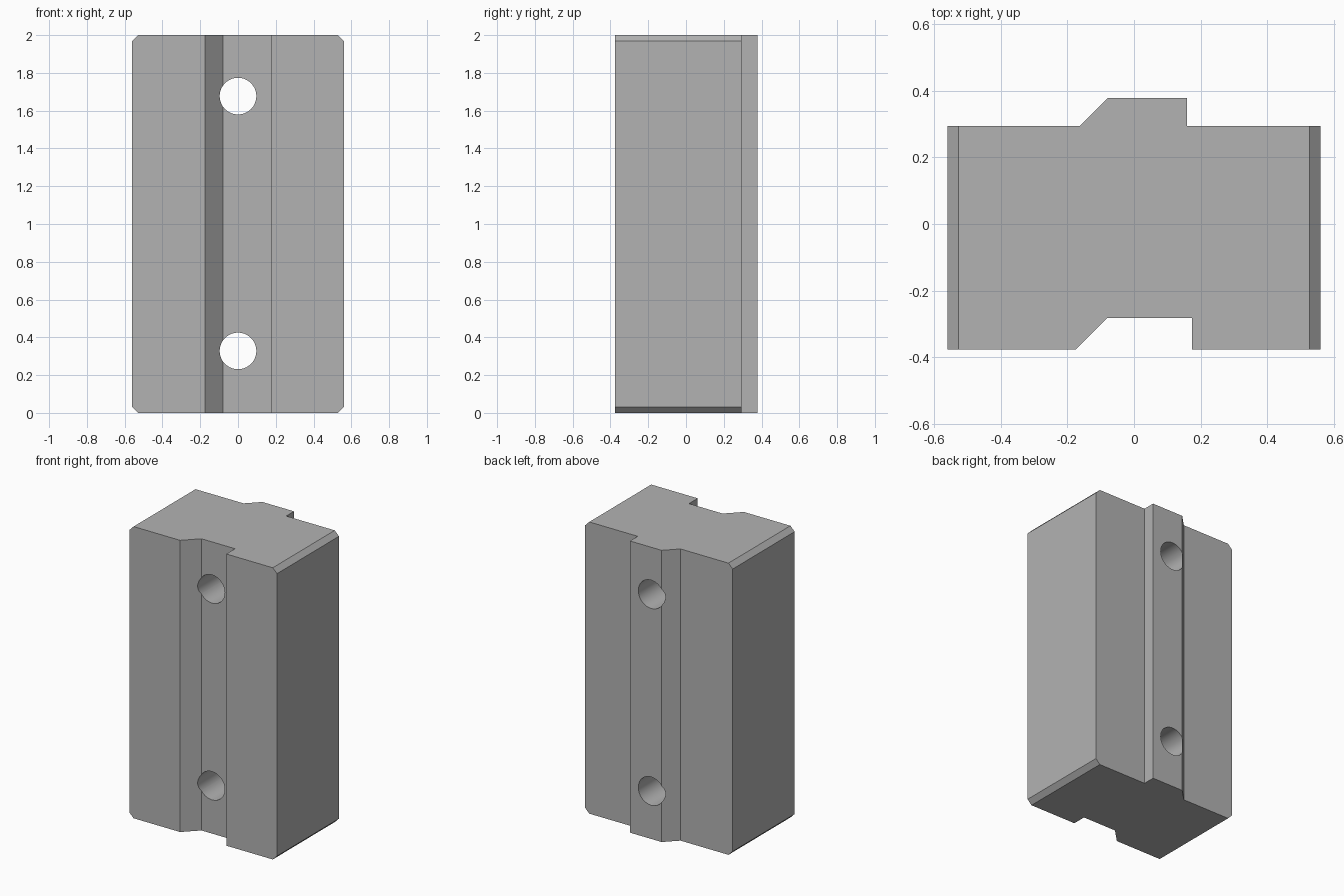
import bpy, bmesh, math
from mathutils import Matrix, Vector

cube = bpy.data.objects.get("Cube")
if cube:
    bpy.data.objects.remove(cube, do_unlink=True)

HEIGHT, HALF_W = 2.0, 0.56
FRONT, GROOVE, BACK, RIDGE = -0.377, -0.282, 0.294, 0.378

# Plain grey material
grey = bpy.data.materials.new("grey")
grey.use_nodes = True
colour = (0.45, 0.45, 0.45, 1)
grey.diffuse_color = colour
grey.node_tree.nodes["Principled BSDF"].inputs["Base Color"].default_value = colour


def make_object(name, bm):
    bmesh.ops.recalc_face_normals(bm, faces=bm.faces[:])
    mesh = bpy.data.meshes.new(name)
    bm.to_mesh(mesh)
    bm.free()
    mesh.materials.append(grey)
    obj = bpy.data.objects.new(name, mesh)
    bpy.context.collection.objects.link(obj)
    return obj


# Block: plan profile with a front groove and a matching back ridge, extruded upward
profile = [(-HALF_W, FRONT), (-0.175, FRONT), (-0.08, GROOVE), (0.175, GROOVE),
           (0.175, FRONT), (HALF_W, FRONT), (HALF_W, BACK), (0.16, BACK),
           (0.16, RIDGE), (-0.08, RIDGE), (-0.164, BACK), (-HALF_W, BACK)]
bm = bmesh.new()
base = bm.faces.new([bm.verts.new((x, y, 0)) for x, y in profile])
top = bmesh.ops.extrude_face_region(bm, geom=[base])["geom"]
bmesh.ops.translate(bm, vec=Vector((0, 0, HEIGHT)),
                    verts=[v for v in top if isinstance(v, bmesh.types.BMVert)])
bmesh.ops.recalc_face_normals(bm, faces=bm.faces[:])

# Chamfer along the outer top and bottom edges
outer = [e for e in bm.edges
         if all(abs(abs(v.co.x) - HALF_W) < 1e-4 for v in e.verts)
         and abs(e.verts[0].co.z - e.verts[1].co.z) < 1e-4]
bmesh.ops.bevel(bm, geom=outer, offset=0.032, offset_type='OFFSET',
                segments=1, affect='EDGES')
block = make_object("interlocking_block", bm)

# Two through holes from front to back
bm = bmesh.new()
for z in (0.328, 1.677):
    turn = Matrix.Translation((0, 0, z)) @ Matrix.Rotation(math.pi / 2, 4, 'X')
    bmesh.ops.create_cone(bm, cap_ends=True, segments=64, radius1=0.097,
                          radius2=0.097, depth=1.2, matrix=turn)
cutter = make_object("hole_cutter", bm)
cutter.hide_render = True
cutter.hide_set(True)

holes = block.modifiers.new("holes", 'BOOLEAN')
holes.operation = 'DIFFERENCE'
holes.solver = 'EXACT'
holes.object = cutter
bpy.context.view_layer.objects.active = block
block.select_set(True)
bpy.ops.object.modifier_apply(modifier=holes.name)
bpy.data.objects.remove(cutter, do_unlink=True)

# Smooth hole walls, crisp block edges
bpy.ops.object.shade_smooth_by_angle(angle=math.radians(30))
